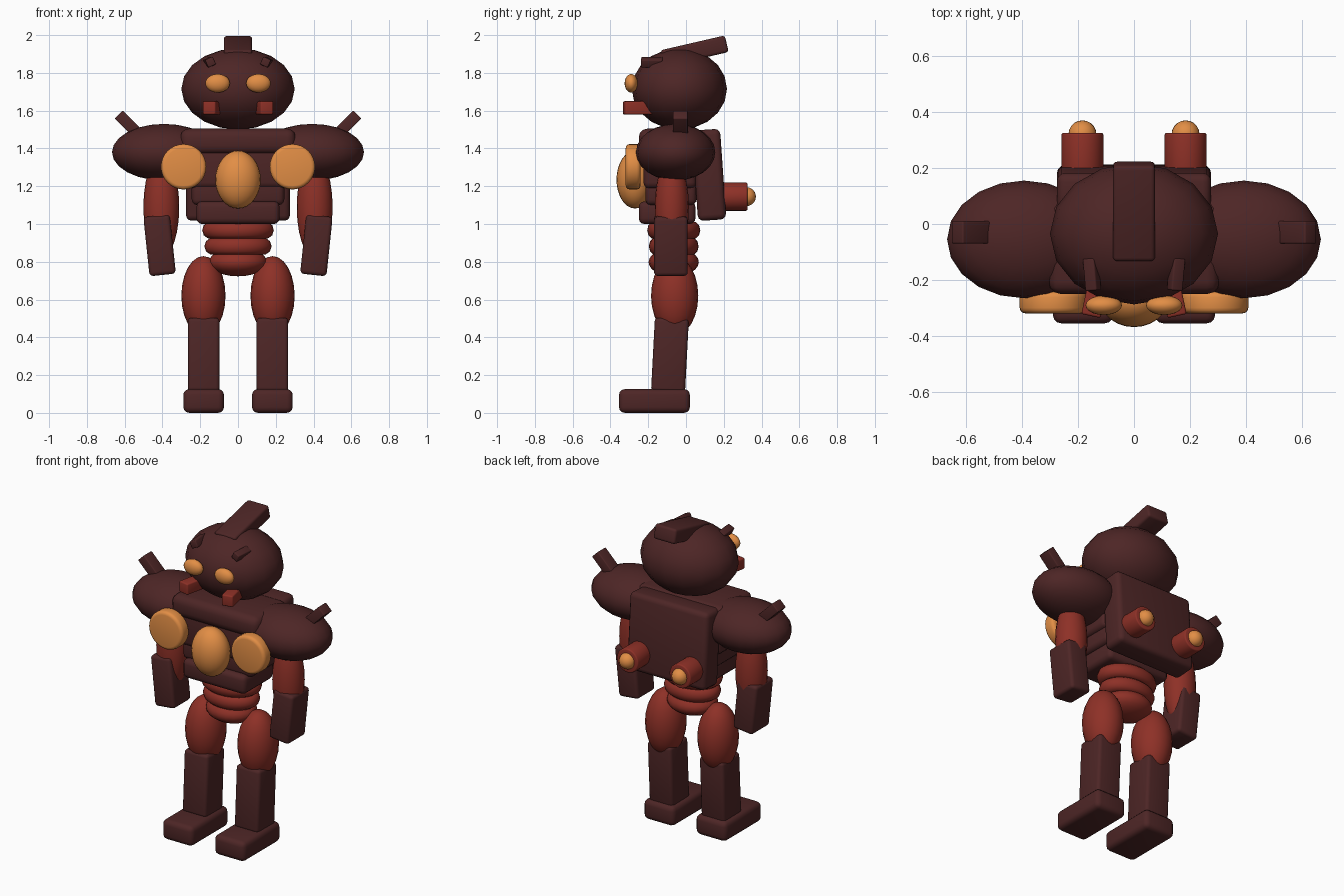
import bpy
from math import radians, pi

cube = bpy.data.objects.get("Cube")
if cube:
    bpy.data.objects.remove(cube, do_unlink=True)


def material(name, rgb):
    m = bpy.data.materials.new(name)
    m.use_nodes = True
    m.diffuse_color = (*rgb, 1)
    m.node_tree.nodes["Principled BSDF"].inputs["Base Color"].default_value = (*rgb, 1)
    return m


DARK = material("dark maroon", (0.075, 0.019, 0.019))
RED = material("brick red", (0.27, 0.03, 0.02))
ORANGE = material("amber orange", (0.76, 0.27, 0.06))


def finish(name, mat, size, rot, bevel=0.0):
    """Name, scale, rotate, bevel and shade the active primitive."""
    ob = bpy.context.object
    ob.name = name
    ob.data.materials.append(mat)
    ob.scale = size
    bpy.ops.object.transform_apply(location=False, rotation=False, scale=True)
    ob.rotation_euler = [radians(a) for a in rot]
    if bevel:
        mod = ob.modifiers.new("bevel", "BEVEL")
        mod.width = bevel
        mod.segments = 3
        mod.limit_method = "ANGLE"
        bpy.ops.object.modifier_apply(modifier=mod.name)
    return ob


def box(name, mat, loc, size, rot=(0, 0, 0), bevel=0.02):
    bpy.ops.mesh.primitive_cube_add(size=1, location=loc)
    ob = finish(name, mat, size, rot, bevel)
    bpy.ops.object.shade_smooth_by_angle(angle=radians(35))
    return ob


def ball(name, mat, loc, radii, rot=(0, 0, 0), segs=20, rings=12):
    bpy.ops.mesh.primitive_uv_sphere_add(segments=segs, ring_count=rings, location=loc)
    ob = finish(name, mat, radii, rot)
    bpy.ops.object.shade_smooth()
    return ob


def drum(name, mat, loc, radius, depth, bevel):
    """Cylinder lying along y."""
    bpy.ops.mesh.primitive_cylinder_add(vertices=32, radius=radius, depth=depth, location=loc)
    ob = finish(name, mat, (1, 1, 1), (90, 0, 0), bevel)
    bpy.ops.object.shade_smooth_by_angle(angle=radians(35))
    return ob


# Head and crest
ball("head", DARK, (0, -0.035, 1.715), (0.3, 0.252, 0.215), segs=16, rings=10)
box("head_crest", DARK, (0, 0.045, 1.915), (0.15, 0.35, 0.09), (13, 0, 0), 0.015)

# Torso
box("collar", DARK, (0, -0.085, 1.437), (0.61, 0.33, 0.135), bevel=0.045)
box("chest", DARK, (0, -0.085, 1.31), (0.54, 0.28, 0.24), bevel=0.03)
box("upper_belly", DARK, (0, -0.08, 1.17), (0.49, 0.27, 0.14), bevel=0.03)
box("lower_belly", DARK, (0, -0.1, 1.06), (0.44, 0.3, 0.12), bevel=0.03)
ball("chest_core", ORANGE, (0, -0.27, 1.235), (0.12, 0.098, 0.153), segs=24, rings=16)
box("backpack", DARK, (0, 0.122, 1.26), (0.55, 0.15, 0.48), (4, 0, 0), 0.03)

# Flexible waist
for i, (z, r) in enumerate([(0.967, 0.19), (0.882, 0.178)]):
    bpy.ops.mesh.primitive_torus_add(location=(0, -0.065, z), major_radius=r - 0.046,
                                     minor_radius=0.046, major_segments=32, minor_segments=10)
    finish(f"waist_ring_{i + 1}", RED, (1, 0.74, 1), (0, 0, 0))
    bpy.ops.object.shade_smooth()
ball("waist_core", RED, (0, -0.065, 0.9), (0.13, 0.09, 0.13))
ball("pelvis", RED, (0, -0.065, 0.798), (0.155, 0.133, 0.075))

# Paired parts: s is +1 on the left and -1 on the right
for s, side in ((1, "left"), (-1, "right")):
    # Face
    ball(f"{side}_eye", ORANGE, (s * 0.108, -0.29, 1.745), (0.065, 0.035, 0.049))
    box(f"{side}_brow_horn", DARK, (s * 0.15, -0.18, 1.857), (0.045, 0.115, 0.045),
        (0, s * 25, s * -5), 0.006)
    box(f"{side}_tusk", RED, (s * 0.137, -0.25, 1.615), (0.07, 0.16, 0.07),
        (0, 0, s * 12), 0.008)
    # Chest lamp and rear thruster
    drum(f"{side}_chest_lamp", ORANGE, (s * 0.288, -0.28, 1.303), 0.12, 0.078, 0.02)
    drum(f"{side}_thruster", RED, (s * 0.184, 0.25, 1.145), 0.075, 0.15, 0.008)
    ball(f"{side}_thruster_glow", ORANGE, (s * 0.184, 0.32, 1.145), (0.05, 0.05, 0.05))
    # Arm
    ball(f"{side}_shoulder", DARK, (s * 0.392, -0.055, 1.38), (0.275, 0.21, 0.15))
    box(f"{side}_shoulder_spike", DARK, (s * 0.568, -0.03, 1.516), (0.06, 0.08, 0.18),
        (0, s * 45, 0), 0.006)
    ball(f"{side}_upper_arm", RED, (s * 0.406, -0.075, 1.09), (0.095, 0.09, 0.27))
    box(f"{side}_forearm", DARK, (s * 0.415, -0.08, 0.887), (0.14, 0.178, 0.315),
        (0, s * 6, 0), 0.02)
    # Leg
    ball(f"{side}_thigh", RED, (s * 0.183, -0.06, 0.62), (0.117, 0.125, 0.21))
    box(f"{side}_shin", DARK, (s * 0.182, -0.085, 0.305), (0.168, 0.18, 0.39),
        (-3, 0, 0), 0.02)
    box(f"{side}_foot", DARK, (s * 0.182, -0.167, 0.063), (0.215, 0.375, 0.125), bevel=0.03)
